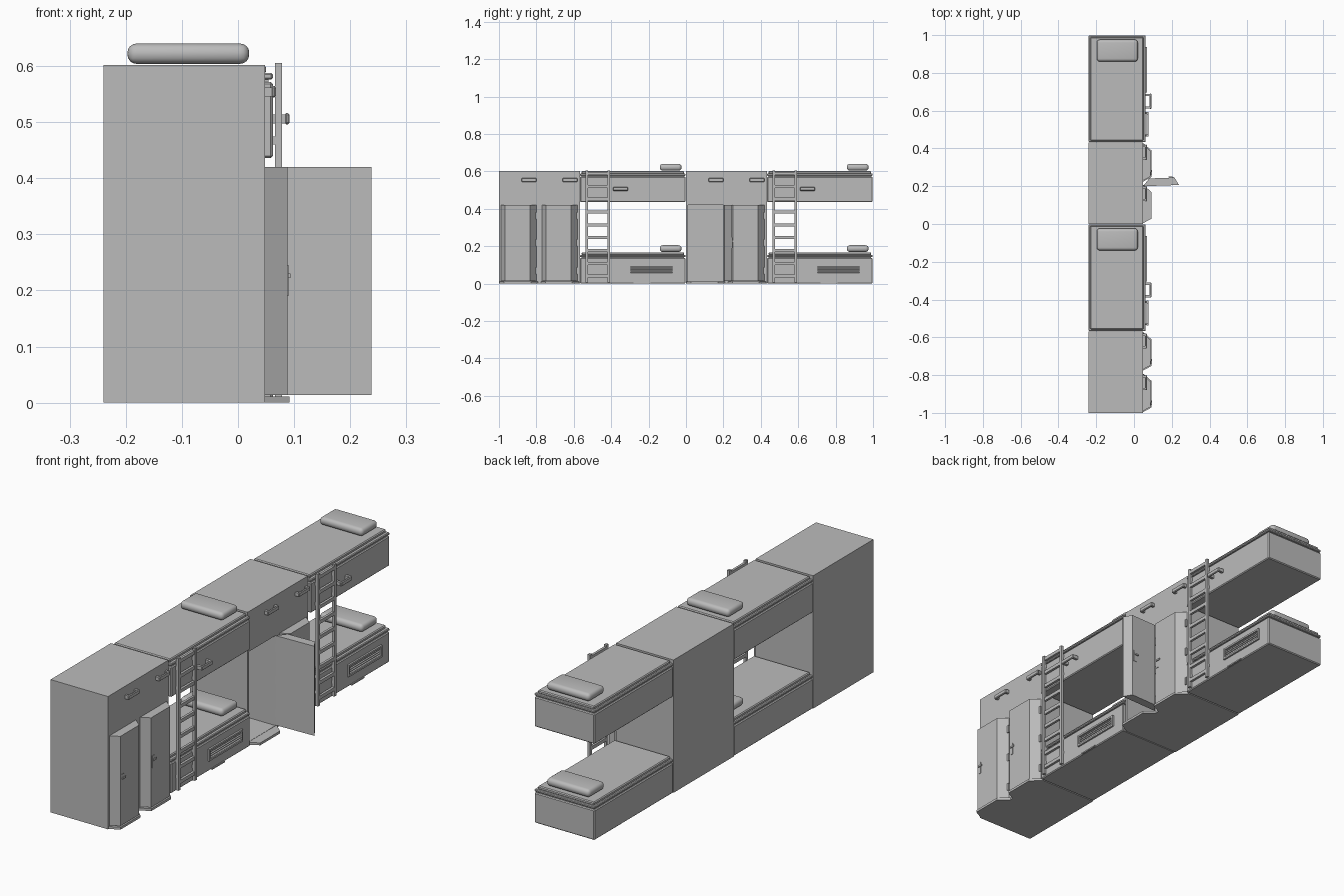
import bpy, bmesh, math
from mathutils import Matrix, Vector

if "Cube" in bpy.data.objects:
    bpy.data.objects.remove(bpy.data.objects["Cube"])

grey = bpy.data.materials.new("plain_grey")
grey.diffuse_color = (0.5, 0.5, 0.5, 1)
grey.use_nodes = True
grey.node_tree.nodes["Principled BSDF"].inputs["Base Color"].default_value = grey.diffuse_color


def finish(name, bm):
    bmesh.ops.recalc_face_normals(bm, faces=bm.faces)
    me = bpy.data.meshes.new(name)
    bm.to_mesh(me)
    bm.free()
    ob = bpy.data.objects.new(name, me)
    bpy.context.collection.objects.link(ob)
    me.materials.append(grey)
    return ob


def add_box(bm, x0, x1, y0, y1, z0, z1):
    m = Matrix.Translation(((x0 + x1) / 2, (y0 + y1) / 2, (z0 + z1) / 2)) @ \
        Matrix.Diagonal((x1 - x0, y1 - y0, z1 - z0, 1))
    return bmesh.ops.create_cube(bm, size=1, matrix=m)["verts"]


def box(name, *dims, bevel=0, segments=1):
    bm = bmesh.new()
    add_box(bm, *dims)
    if bevel:
        bmesh.ops.bevel(bm, geom=bm.edges[:], offset=bevel, segments=segments,
                        profile=0.5, affect='EDGES')
    return finish(name, bm)


def boxes(name, dims):
    bm = bmesh.new()
    for d in dims:
        add_box(bm, *d)
    return finish(name, bm)


def prism(bm, pts, z0, z1):
    f = bm.faces.new([bm.verts.new((x, y, z0)) for x, y in pts])
    up = bmesh.ops.extrude_face_region(bm, geom=[f])["geom"]
    bmesh.ops.translate(bm, vec=(0, 0, z1 - z0),
                        verts=[v for v in up if isinstance(v, bmesh.types.BMVert)])


def smooth(ob):
    bpy.ops.object.select_all(action='DESELECT')
    ob.select_set(True)
    bpy.context.view_layer.objects.active = ob
    bpy.ops.object.shade_smooth_by_angle(angle=math.radians(35))


def pull_handle(name, y, z, x, reach):
    # bar standing on two posts
    w = 0.04
    bm = bmesh.new()
    add_box(bm, x + reach - 0.009, x + reach, y - w, y + w, z - 0.01, z + 0.01)
    bmesh.ops.bevel(bm, geom=bm.edges[:], offset=0.003, segments=1, affect='EDGES')
    for s in (-1, 1):
        add_box(bm, x - 0.002, x + reach - 0.004,
                y + s * (w - 0.007) - 0.006, y + s * (w - 0.007) + 0.006,
                z - 0.008, z + 0.008)
    finish(name, bm)


def locker_door(name, y, angle):
    # hinge edge at y, door runs towards -y before it is swung open
    bm = bmesh.new()
    prism(bm, [(0, 0), (0.040, -0.034), (0.040, -0.168), (0, -0.19)], 0.014, 0.42)
    # latch plate and lever
    add_box(bm, 0.038, 0.042, -0.162, -0.146, 0.19, 0.245)
    add_box(bm, 0.042, 0.046, -0.158, -0.135, 0.222, 0.23)
    # hinges
    for z in (0.05, 0.2, 0.345):
        add_box(bm, 0, 0.007, -0.006, 0.004, z, z + 0.035)
    ob = finish(name, bm)
    ob.matrix_world = Matrix.Translation((0.048, y, 0)) @ Matrix.Rotation(angle, 4, 'Z')


def bunk(name, y0, y1, z0, z1):
    # frame, recessed seam, mattress and pillow
    box(name + "_frame", -0.24, 0.062, y0, y1, z0, z1 - 0.03, bevel=0.004)
    box(name + "_seam", -0.233, 0.054, y0 + 0.008, y1 - 0.008, z1 - 0.032, z1 - 0.024)
    box(name + "_rim", -0.24, 0.062, y0, y1, z1 - 0.026, z1 - 0.014, bevel=0.003)
    box(name + "_mattress", -0.232, 0.05, y0 + 0.008, y1 - 0.008, z1 - 0.016, z1, bevel=0.004)
    smooth(box(name + "_pillow", -0.197, 0.02, y1 - 0.138, y1 - 0.022,
               z1 + 0.002, z1 + 0.038, bevel=0.016, segments=4))


for n, o in enumerate((-1.0, 0.0), 1):
    p = f"unit_{n}_"
    yb = o + 0.432
    # cabinet carcass
    if n == 1:
        box(p + "cabinet", -0.24, 0.048, o, yb, 0, 0.602)
    else:
        # second cabinet has an empty locker behind its open door
        boxes(p + "cabinet", [
            (-0.24, 0.048, o, yb, 0.42, 0.602),
            (-0.24, 0.048, o + 0.2, yb, 0, 0.42),
            (-0.24, 0.048, o, o + 0.01, 0, 0.42),
            (-0.24, -0.222, o + 0.01, o + 0.2, 0, 0.42),
            (-0.222, 0.048, o + 0.01, o + 0.2, 0, 0.012)])
    # lockers: base plates, doors and cupboard pulls
    for k, hinge in enumerate((0.2, 0.42), 1):
        y = o + hinge
        bm = bmesh.new()
        prism(bm, [(0.04, y + 0.01), (0.048, y + 0.008), (0.092, y - 0.03),
                   (0.092, y - 0.172), (0.048, y - 0.196), (0.04, y - 0.196)], 0, 0.011)
        finish(p + f"locker_base_{k}", bm)
        is_open = n == 2 and k == 1
        locker_door(p + f"locker_door_{k}", y, math.radians(92 if is_open else 0))
        pull_handle(p + f"cupboard_pull_{k}", y - 0.04, 0.554, 0.048, 0.02)

    # two bunks
    bunk(p + "upper_bunk", yb + 0.002, o + 0.998, 0.436, 0.602)
    bunk(p + "lower_bunk", yb + 0.002, o + 0.998, 0, 0.167)
    pull_handle(p + "bunk_grip", o + 0.65, 0.506, 0.062, 0.03)

    # louvred vent on the lower bunk
    v0, v1 = o + 0.695, o + 0.936
    boxes(p + "vent_frame", [
        (0.06, 0.07, v0, v1, 0.048, 0.056), (0.06, 0.07, v0, v1, 0.094, 0.102),
        (0.06, 0.07, v0, v0 + 0.009, 0.056, 0.094), (0.06, 0.07, v1 - 0.009, v1, 0.056, 0.094)])
    bm = bmesh.new()
    for i in range(4):
        z = 0.06 + i * 0.0095
        vs = add_box(bm, 0.058, 0.067, v0 + 0.008, v1 - 0.008, z - 0.001, z + 0.001)
        bmesh.ops.rotate(bm, verts=vs, cent=Vector((0.0625, 0, z)),
                         matrix=Matrix.Rotation(math.radians(35), 3, 'Y'))
    finish(p + "vent_slats", bm)
    box(p + "toe_tab", 0.06, 0.067, o + 0.72, o + 0.81, 0, 0.006)

    # ladder with rails, rungs and mounting stubs
    l0, l1 = o + 0.462, o + 0.594
    parts = [(0.066, 0.078, l0, l0 + 0.014, 0.006, 0.605),
             (0.066, 0.078, l1 - 0.014, l1, 0.006, 0.605)]
    for i in range(9):
        z = 0.04 + i * 0.0685
        parts.append((0.066, 0.077, l0 + 0.013, l1 - 0.013, z - 0.008, z + 0.008))
    for z in (0.06, 0.13, 0.46, 0.55):
        for y in (l0, l1 - 0.014):
            parts.append((0.058, 0.067, y + 0.002, y + 0.012, z, z + 0.014))
    boxes(p + "ladder", parts)
